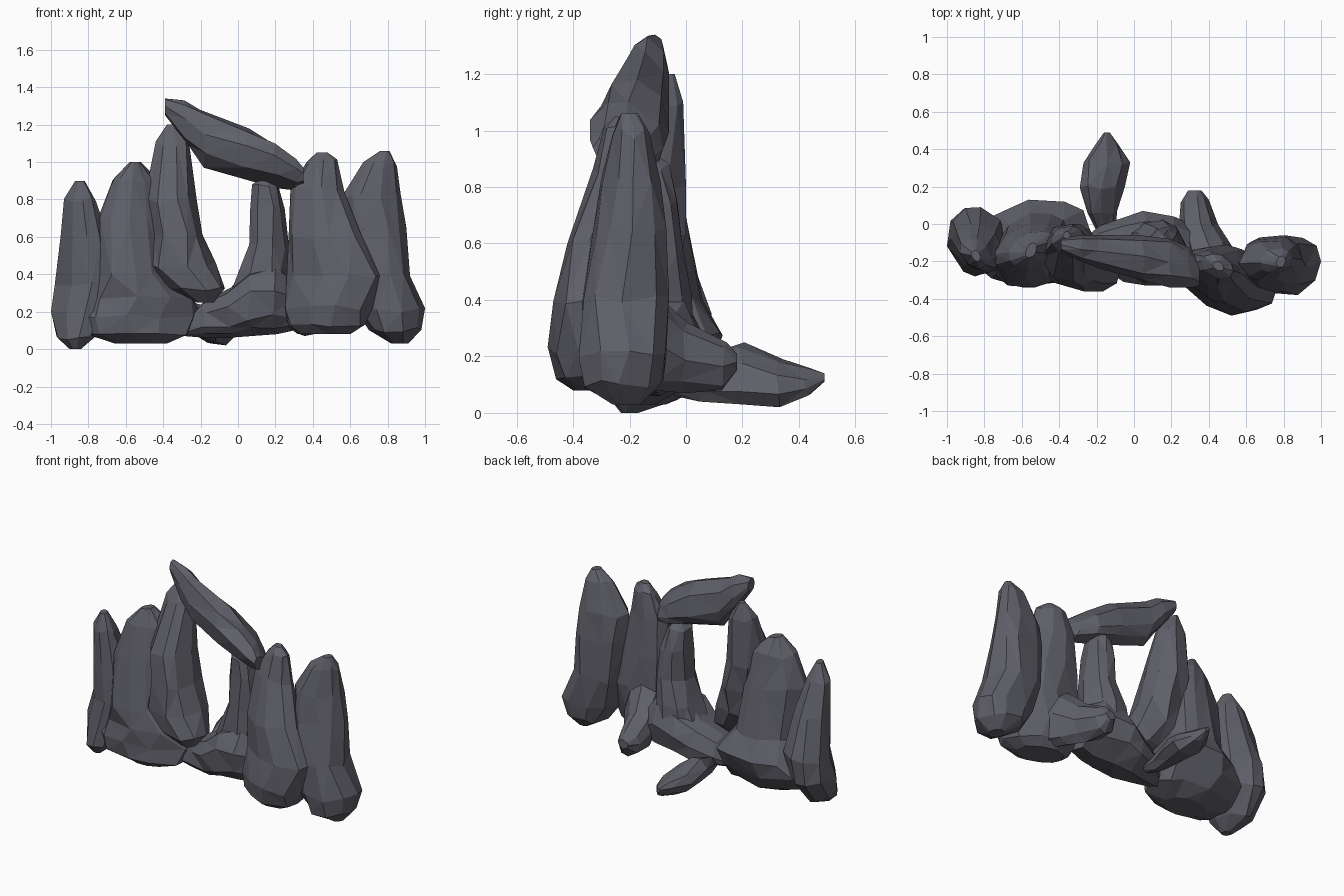
import bpy
import bmesh
import math
import random

# Remove the default cube
default_cube = bpy.data.objects.get("Cube")
if default_cube:
    bpy.data.objects.remove(default_cube, do_unlink=True)

# One dark slate colour for every stone
slate = bpy.data.materials.new("dark_slate")
slate.use_nodes = True
slate_colour = (.115, .115, .14, 1)
slate.diffuse_color = slate_colour
slate.node_tree.nodes["Principled BSDF"].inputs["Base Color"].default_value = slate_colour


def rough_ring(rng, base_angles, slant):
    """Irregular polygon, drawn out along a diagonal by slant, filling -1 to 1."""
    points = []
    for angle in base_angles:
        turned = angle + rng.uniform(-.12, .12)
        reach = rng.uniform(.95, 1.05)
        s, t = reach * math.cos(turned), reach * math.sin(turned)
        points.append((s, slant * s + math.sqrt(1 - slant * slant) * t))
    spans = []
    for axis in (0, 1):
        values = [point[axis] for point in points]
        spans.append((min(values), max(values)))
    return [[2 * (point[axis] - low) / (high - low) - 1
             for axis, (low, high) in enumerate(spans)] for point in points]


def place(axis, along, u, v):
    """Turn a station along an axis and two cross coordinates into a point."""
    if axis == "z":
        return (u, v, along)
    if axis == "y":
        return (u, along, v)
    return (along, u, v)


def stone(name, axis, seed, *sections, sides=9, slant=(0, 0)):
    """Faceted rock lofted through (station, u low, u high, v low, v high)."""
    rng = random.Random(seed)
    angles = [math.tau * (i + rng.uniform(-.2, .2)) / sides for i in range(sides)]
    mesh = bmesh.new()
    rings = []
    for index, (along, u_low, u_high, v_low, v_high) in enumerate(sections):
        progress = index / (len(sections) - 1)
        ring_slant = slant[0] + (slant[1] - slant[0]) * progress
        wobble = .015 if 0 < progress < 1 else 0
        ring = []
        for s, t in rough_ring(rng, angles, ring_slant):
            u = (u_low + u_high + s * (u_high - u_low)) / 2
            v = (v_low + v_high + t * (v_high - v_low)) / 2
            station = along + rng.uniform(-wobble, wobble)
            ring.append(mesh.verts.new(place(axis, station, u, v)))
        rings.append(ring)
    for lower, upper in zip(rings, rings[1:]):
        for i in range(sides):
            j = (i + 1) % sides
            mesh.faces.new((lower[i], lower[j], upper[j], upper[i]))
    mesh.faces.new(list(reversed(rings[0])))
    mesh.faces.new(rings[-1])
    bmesh.ops.triangulate(mesh, faces=mesh.faces[:], quad_method='SHORT_EDGE')
    bmesh.ops.recalc_face_normals(mesh, faces=mesh.faces[:])
    data = bpy.data.meshes.new(name)
    mesh.to_mesh(data)
    mesh.free()
    data.materials.append(slate)
    rock = bpy.data.objects.new(name, data)
    bpy.context.collection.objects.link(rock)
    return rock


# Slim stone on the far right side
stone("right_outer_stone", "z", 1,
      (0, -.9, -.84, -.23, -.17),
      (.06, -.97, -.77, -.28, -.03),
      (.2, -1, -.69, -.27, .08),
      (.35, -.98, -.67, -.26, .09),
      (.6, -.95, -.69, -.25, 0),
      (.8, -.93, -.76, -.24, -.08),
      (.9, -.87, -.82, -.2, -.14), slant=(-.25, -.25))

# Broad-footed boulder
stone("right_boulder", "z", 2,
      (.03, -.66, -.38, -.26, -.07),
      (.08, -.83, -.25, -.33, .03),
      (.18, -.89, -.2, -.34, .09),
      (.28, -.81, -.24, -.34, .13),
      (.4, -.74, -.33, -.33, .06),
      (.7, -.75, -.37, -.28, 0),
      (.9, -.67, -.43, -.23, -.04),
      (1, -.58, -.52, -.18, -.1), sides=11, slant=(-.05, .4))

# Upright that carries the high end of the lintel
stone("right_upright", "z", 3,
      (.25, -.22, -.13, -.3, -.2),
      (.32, -.36, -.07, -.36, -.1),
      (.45, -.48, -.12, -.36, -.04),
      (.62, -.45, -.19, -.34, 0),
      (.8, -.5, -.22, -.31, 0),
      (1.1, -.44, -.26, -.16, -.01),
      (1.2, -.38, -.34, -.08, -.04))

# Sloping lintel
stone("lintel", "x", 4,
      (-.39, -.15, -.08, 1.25, 1.34),
      (-.28, -.2, -.06, 1.09, 1.33),
      (-.19, -.24, -.06, .97, 1.28),
      (.05, -.3, -.06, .9, 1.18),
      (.2, -.34, -.08, .86, 1.1),
      (.3, -.34, -.13, .85, 1.02),
      (.35, -.33, -.21, .88, .97), sides=8, slant=(0, -.35))

# Threshold rock rising into the inner left upright
stone("threshold", "x", 5,
      (-.29, -.18, -.1, .07, .13),
      (-.18, -.24, -.01, .06, .26),
      (-.05, -.31, .04, .06, .33),
      (.06, -.33, .07, .07, .42),
      (.2, -.33, .04, .08, .46),
      (.3, -.25, 0, .1, .38))
stone("inner_left_upright", "z", 6,
      (.25, -.06, .29, -.28, .03),
      (.42, .01, .28, -.27, .02),
      (.56, .06, .27, -.26, -.01),
      (.75, .065, .25, -.24, -.03),
      (.87, .075, .22, -.23, -.06),
      (.91, .11, .18, -.2, -.1))

# Tall left stone with a foot stretching backwards
stone("left_upright", "z", 7,
      (.08, .32, .6, -.4, -.2),
      (.12, .27, .68, -.46, -.15),
      (.22, .25, .72, -.49, -.11),
      (.4, .26, .76, -.47, -.11),
      (.6, .27, .66, -.42, -.12),
      (.85, .28, .57, -.33, -.14),
      (1, .36, .53, -.29, -.16),
      (1.05, .42, .48, -.25, -.2), sides=10, slant=(-.3, -.3))
stone("left_upright_foot", "y", 8,
      (-.27, .3, .6, .1, .55),
      (-.1, .26, .52, .08, .41),
      (0, .24, .45, .07, .32),
      (.13, .25, .4, .08, .25),
      (.18, .29, .36, .15, .21), sides=8)

# Leaning stone on the far left side
stone("left_outer_stone", "z", 9,
      (.03, .82, .91, -.26, -.16),
      (.1, .7, .98, -.36, -.08),
      (.21, .63, 1, -.38, -.07),
      (.4, .58, .92, -.37, -.06),
      (.65, .56, .9, -.33, -.07),
      (.82, .56, .87, -.3, -.09),
      (.99, .67, .85, -.26, -.13),
      (1.06, .76, .81, -.23, -.17), sides=10, slant=(-.05, .2))

# Fallen stone lying behind the gateway
stone("fallen_stone", "y", 10,
      (-.04, -.2, -.1, .06, .12),
      (.06, -.25, -.09, .04, .2),
      (.2, -.29, -.05, .03, .25),
      (.33, -.27, -.02, .02, .19),
      (.43, -.2, -.08, .06, .16),
      (.49, -.16, -.13, .11, .14), sides=8, slant=(-.5, -.5))
